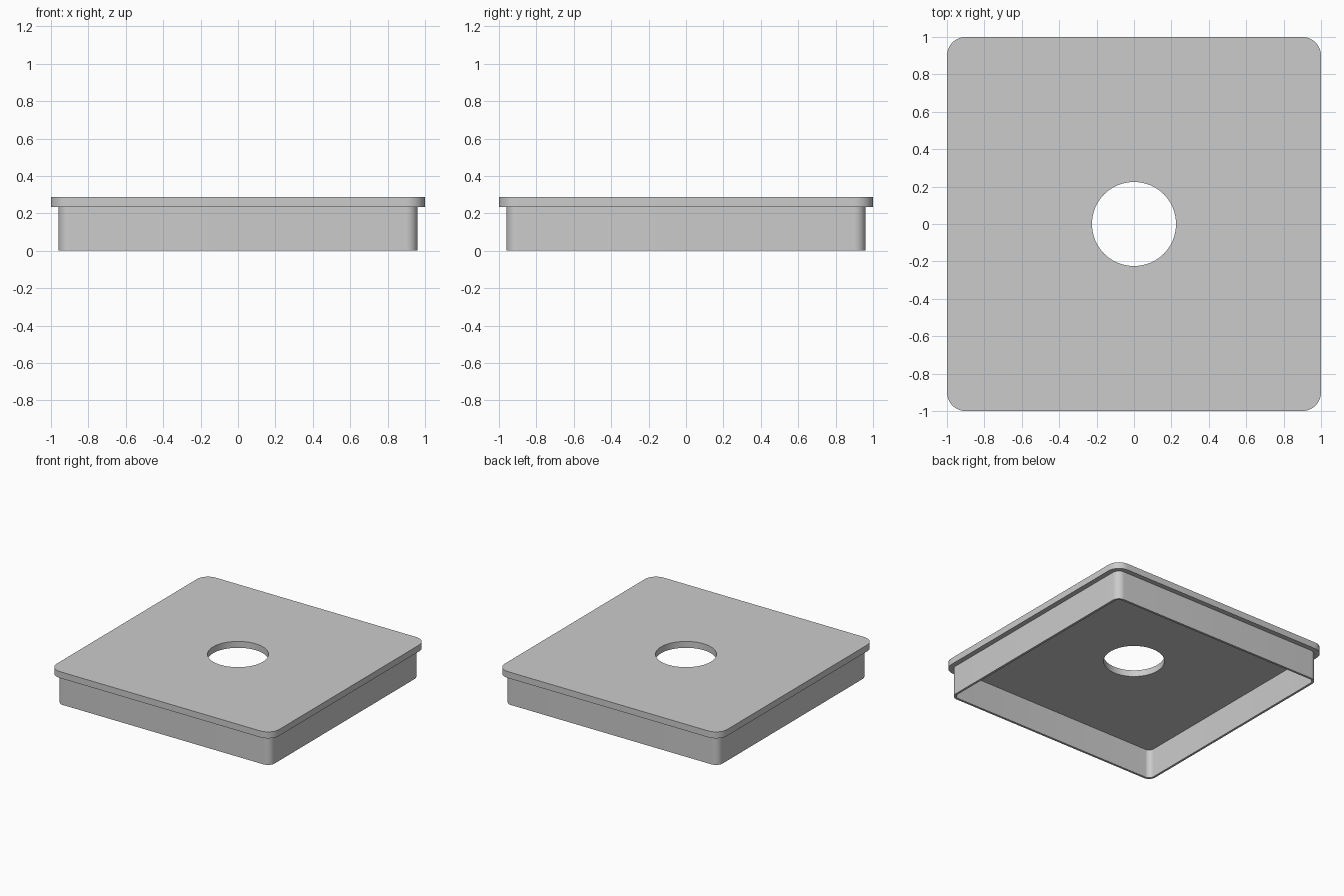
import bpy
import bmesh
from math import cos, sin, pi, radians

cube = bpy.data.objects.get("Cube")
if cube:
    bpy.data.objects.remove(cube, do_unlink=True)

# Single plain grey
COLOUR = (0.6, 0.6, 0.6, 1)
grey = bpy.data.materials.new("plain_grey")
grey.use_nodes = True
grey.diffuse_color = COLOUR
grey.node_tree.nodes["Principled BSDF"].inputs["Base Color"].default_value = COLOUR

STEPS = 12               # segments per corner
RIM, TOP = 0.235, 0.287  # underside and top of the plate


def rounded_square(half, radius):
    """Outline of a square with rounded corners, counter-clockwise."""
    c = half - radius
    points = []
    for corner, (sx, sy) in enumerate([(1, 1), (-1, 1), (-1, -1), (1, -1)]):
        for i in range(STEPS + 1):
            a = (corner + i / STEPS) * pi / 2
            points.append((sx * c + radius * cos(a), sy * c + radius * sin(a)))
    return points


def circle(radius):
    """Circle with one point for each point of the rounded square."""
    n = 4 * (STEPS + 1)
    return [(radius * cos(2 * pi * (i + 0.5) / n), radius * sin(2 * pi * (i + 0.5) / n))
            for i in range(n)]


def frame(name, outer, inner, z0, z1):
    """Closed ring between two outlines, extruded from z0 to z1."""
    bm = bmesh.new()
    loops = [[bm.verts.new((x, y, z)) for x, y in outline]
             for outline, z in ((outer, z0), (outer, z1), (inner, z1), (inner, z0))]
    n = len(outer)
    for k in range(4):
        a, b = loops[k], loops[(k + 1) % 4]
        for i in range(n):
            j = (i + 1) % n
            bm.faces.new((a[i], a[j], b[j], b[i]))
    bmesh.ops.recalc_face_normals(bm, faces=bm.faces)
    mesh = bpy.data.meshes.new(name)
    bm.to_mesh(mesh)
    bm.free()
    mesh.materials.append(grey)
    obj = bpy.data.objects.new(name, mesh)
    bpy.context.collection.objects.link(obj)
    bpy.ops.object.select_all(action="DESELECT")
    obj.select_set(True)
    bpy.context.view_layer.objects.active = obj
    bpy.ops.object.shade_smooth_by_angle(angle=radians(30))
    return obj


# Flat lid with a round central hole
frame("top_plate", rounded_square(1, 0.1), circle(0.225), RIM, TOP)

# Thin wall hanging below the lid, open at the bottom
frame("skirt_wall", rounded_square(0.96, 0.06), rounded_square(0.942, 0.042), 0, RIM)
